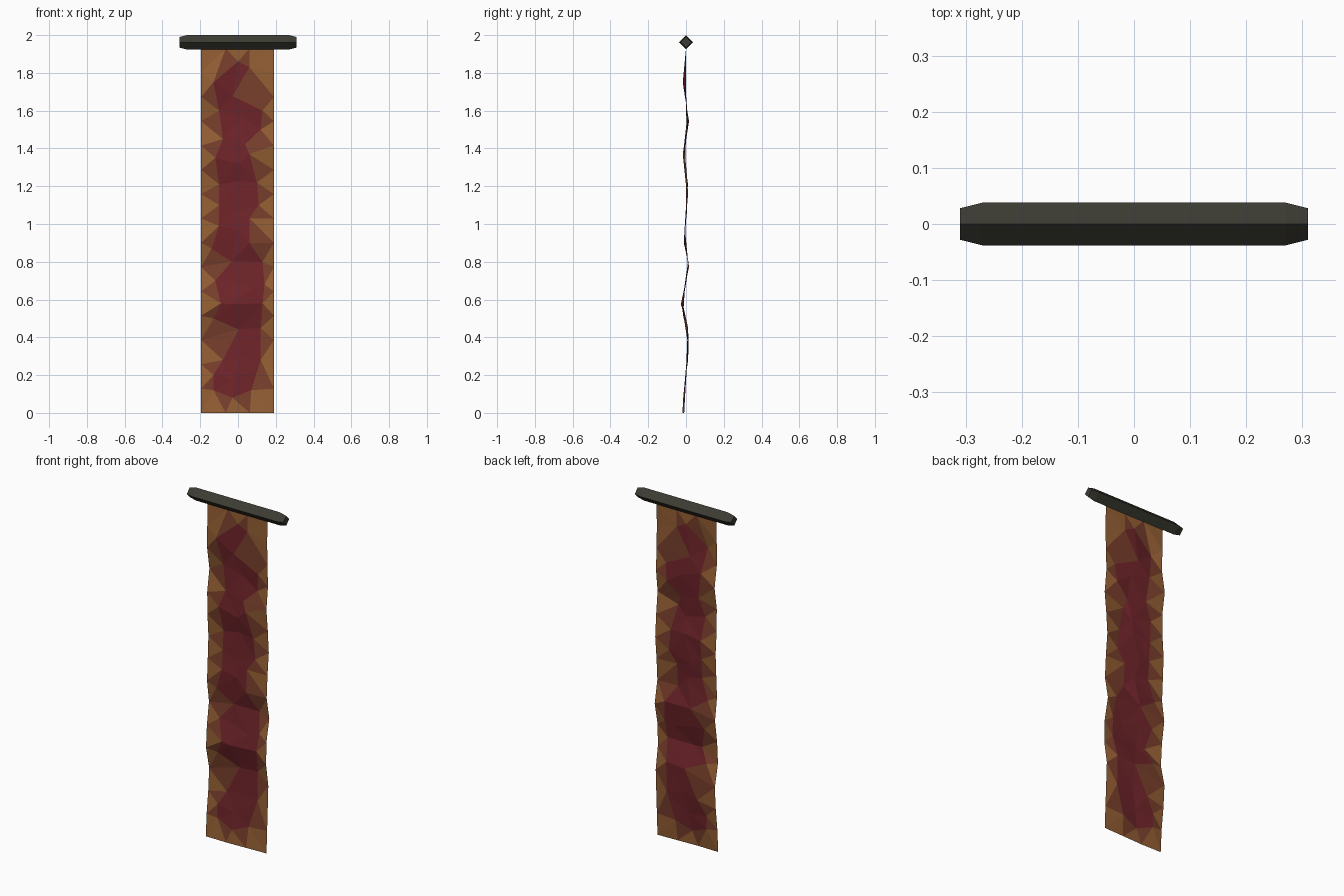
import bpy, random
from mathutils import Vector
from mathutils.geometry import delaunay_2d_cdt

if "Cube" in bpy.data.objects:
    bpy.data.objects.remove(bpy.data.objects["Cube"])

random.seed(7)


def material(name, rgb):
    m = bpy.data.materials.new(name)
    m.diffuse_color = (*rgb, 1)
    m.use_nodes = True
    m.node_tree.nodes["Principled BSDF"].inputs["Base Color"].default_value = m.diffuse_color
    return m


def add_mesh(name, verts, faces, mats):
    me = bpy.data.meshes.new(name)
    me.from_pydata(verts, [], faces)
    for m in mats:
        me.materials.append(m)
    ob = bpy.data.objects.new(name, me)
    bpy.context.collection.objects.link(ob)
    return ob


# Rod: diamond section with tapered ends
verts, faces = [], []
for x, r in ((-0.31, 0.028), (-0.27, 0.038), (0.27, 0.038), (0.31, 0.028)):
    verts += [(x, r, 1.962), (x, 0, 1.962 + r), (x, -r, 1.962), (x, 0, 1.962 - r)]
for s in range(3):
    for i in range(4):
        a, b = s * 4 + i, s * 4 + (i + 1) % 4
        faces.append((a, b, b + 4, a + 4))
faces += [(3, 2, 1, 0), (12, 13, 14, 15)]
add_mesh("hanging_rod", verts, faces, [material("dark_wood", (0.045, 0.043, 0.033))])

# Cloth outline: evenly spaced border points
L, R, TOP, ROWS = -0.195, 0.19, 1.93, 15
outline = []
for i in range(ROWS + 1):
    z = TOP * i / ROWS
    outline += [(L, z), (R, z)]
for x in (-0.065, 0.062):
    outline += [(x, 0), (x, TOP)]

# Edges of the red field, and loose points down its middle
left = [(-.13, 1.75), (-.10, 1.6), (-.08, 1.45), (-.12, 1.35), (-.10, 1.21), (-.10, 1.1),
        (-.10, .99), (-.14, .87), (-.12, .7), (-.09, .58), (-.13, .5), (-.08, .28),
        (-.13, .2), (-.13, .12), (-.03, .08)]
right = [(.07, .12), (.12, .28), (.12, .45), (.13, .58), (.08, .66), (.14, .68), (.13, .8),
         (.06, .9), (.06, 1.03), (.11, 1.1), (.10, 1.22), (.06, 1.37), (.12, 1.5),
         (.13, 1.6), (.06, 1.83), (0, 1.86)]
middle = [(random.uniform(-.04, .04), 0.2 + 0.125 * i + random.uniform(-.03, .03))
          for i in range(13)]
points = outline + left + right + middle

# Ripple depth along the height
ripple = [(0, -.014), (.28, .005), (.4, .014), (.58, -.022), (.77, .015), (.95, -.013),
          (1.15, .011), (1.38, -.012), (1.55, .01), (1.74, -.012), (1.83, 0), (2, 0)]


def depth(z):
    for (z0, y0), (z1, y1) in zip(ripple, ripple[1:]):
        if z <= z1:
            y = y0 + (y1 - y0) * (z - z0) / (z1 - z0)
            return y + (random.uniform(-.007, .007) if z < 1.8 else 0)
    return 0


# Triangulate the cloth; colour by how many corners touch the border
flat, _, tris, _, _, _ = delaunay_2d_cdt([Vector(p) for p in points], [], [], 0, 1e-5)
cloth = add_mesh("banner_cloth", [(p.x, depth(p.y), p.y) for p in flat], tris,
                 [material("red_cloth", (0.16, 0.018, 0.023)),
                  material("russet_cloth", (0.19, 0.05, 0.025)),
                  material("gold_cloth", (0.30, 0.115, 0.034))])


def on_border(p):
    return min(p.x - L, R - p.x, p.y, TOP - p.y) < 1e-3


for poly in cloth.data.polygons:
    poly.material_index = min(2, sum(on_border(flat[v]) for v in poly.vertices))
